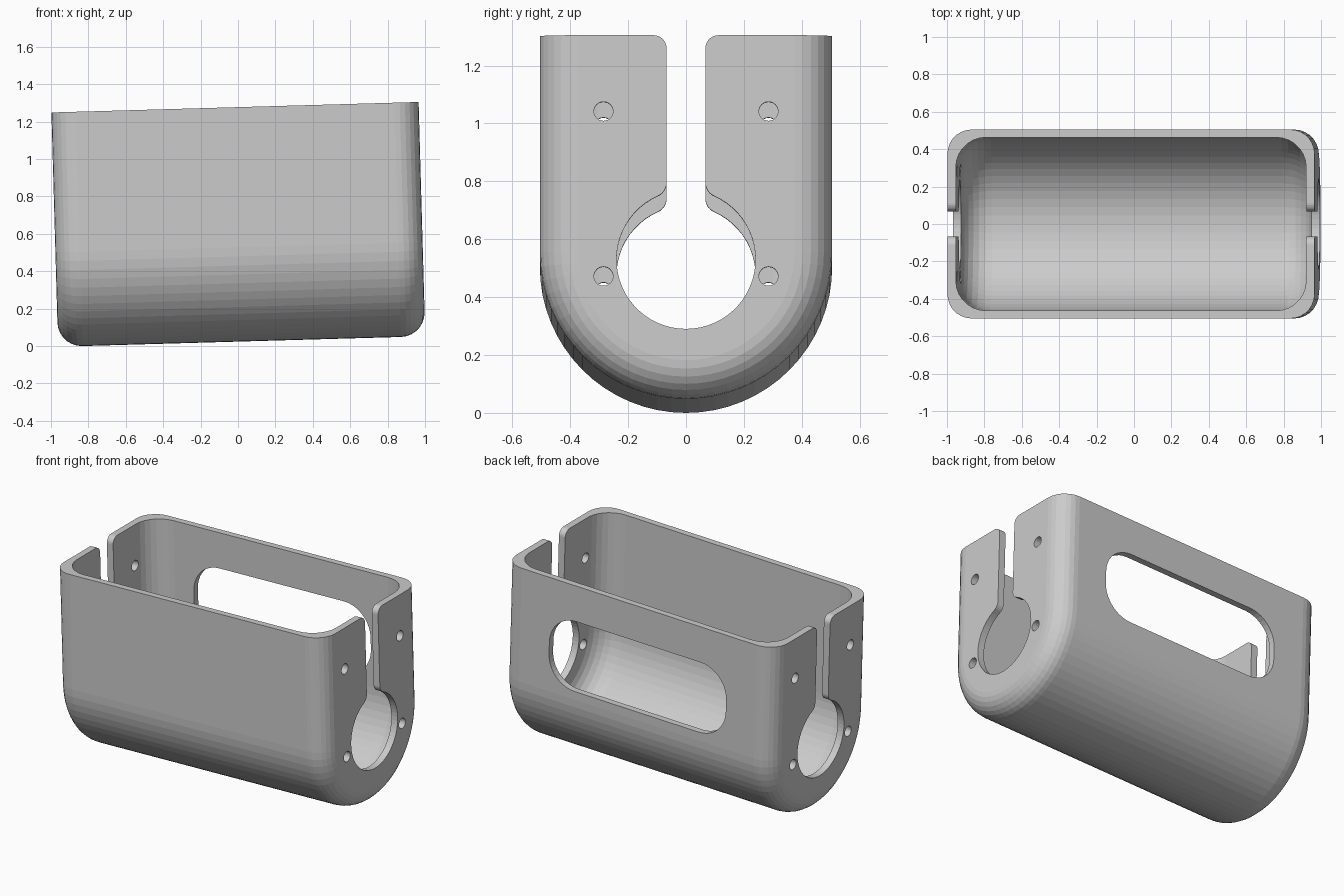
import bpy, bmesh
from math import pi, sin, cos, sqrt
from mathutils import Matrix, Vector

if "Cube" in bpy.data.objects:
    bpy.data.objects.remove(bpy.data.objects["Cube"])

R, H, HALF = 0.505, 1.253, 0.982   # outer U radius, height, half length
TILT = 0.0285


def arc(cx, cy, r, a0, a1, n):
    return [(cx + r * cos(a0 + (a1 - a0) * i / n), cy + r * sin(a0 + (a1 - a0) * i / n))
            for i in range(n + 1)]


def finish(bm, name):
    bmesh.ops.recalc_face_normals(bm, faces=bm.faces)
    mesh = bpy.data.meshes.new(name)
    bm.to_mesh(mesh)
    bm.free()
    ob = bpy.data.objects.new(name, mesh)
    bpy.context.collection.objects.link(ob)
    return ob


def loft(name, rings):
    bm = bmesh.new()
    rows = [[bm.verts.new(p) for p in ring] for ring in rings]
    n = len(rows[0])
    for a, b in zip(rows, rows[1:]):
        for i in range(n):
            j = (i + 1) % n
            bm.faces.new((a[i], a[j], b[j], b[i]))
    bm.faces.new(rows[0])
    bm.faces.new(rows[-1])
    return finish(bm, name)


def trough(name, radius, top, half, corner, seg=7):
    """U-section body whose ends are rounded by insetting the section."""
    steps = [(half - corner + corner * cos(a), corner * (1 - sin(a)))
             for a in (pi / 2 * i / seg for i in range(seg + 1))]
    steps = [(-x, d) for x, d in steps] + [(x, d) for x, d in reversed(steps[::-1])][::-1]
    steps.sort(key=lambda s: s[0])
    rings = []
    for x, d in steps:
        r = radius - d
        u = [(-r, top)] + arc(0, R, r, pi, 2 * pi, 32) + [(r, top)]
        rings.append([(x, y, z) for y, z in u])
    return loft(name, rings)


def along_x(name, pts):
    return loft(name, [[(x, y, z) for y, z in pts] for x in (-1.3, 1.3)])


# Shell body and its cavity
shell = trough("holder_shell", R, H, HALF, 0.13)
cutters = [trough("cavity", R - 0.042, H + 0.4, HALF - 0.045, 0.16)]

# Keyhole: round opening, filleted neck, slot with rounded top corners
cz, hr, sw, fr, tr = 0.478, 0.24, 0.067, 0.05, 0.045
fy = sw + fr
fz = cz + sqrt((hr + fr) ** 2 - fy ** 2)
phi = Vector((fy, fz - cz)).angle_signed(Vector((1, 0)))
phi = abs(phi)
right = arc(0, cz, hr, -pi / 2, phi, 26)
right += arc(fy, fz, fr, phi + pi, pi, 6)[1:]
right += arc(sw + tr, H - tr, tr, pi, pi / 2, 6)
right += [(sw + tr, H + 0.3)]
cutters.append(along_x("keyhole", right + [(-y, z) for y, z in reversed(right[1:])]))

# Screw holes in both ends
for y in (-0.285, 0.285):
    for z in (0.42, 0.99):
        cutters.append(along_x("screw_hole", arc(y, z, 0.033, 0, 2 * pi, 24)[:-1]))

# Rounded window in the back wall
wx, z0, z1, wr = 0.64, 0.56, 1.02, 0.19
win = []
for k, (x, z) in enumerate([(wx - wr, z1 - wr), (wr - wx, z1 - wr),
                            (wr - wx, z0 + wr), (wx - wr, z0 + wr)]):
    win += arc(x, z, wr, k * pi / 2, (k + 1) * pi / 2, 10)
cutters.append(loft("window", [[(x, y, z) for x, z in win] for y in (0.2, 0.8)]))

# Cut everything, then bake
for c in cutters:
    m = shell.modifiers.new(c.name, 'BOOLEAN')
    m.operation, m.solver, m.object = 'DIFFERENCE', 'EXACT', c
bpy.context.view_layer.update()
baked = bpy.data.meshes.new_from_object(
    shell.evaluated_get(bpy.context.evaluated_depsgraph_get()))
shell.modifiers.clear()
shell.data = baked
for c in cutters:
    bpy.data.objects.remove(c)

# Slight tilt, then rest on the ground and centre
baked.transform(Matrix.Rotation(-TILT, 4, 'Y'))
xs = [v.co.x for v in baked.vertices]
zs = [v.co.z for v in baked.vertices]
baked.transform(Matrix.Translation((-(min(xs) + max(xs)) / 2, 0, -min(zs))))
